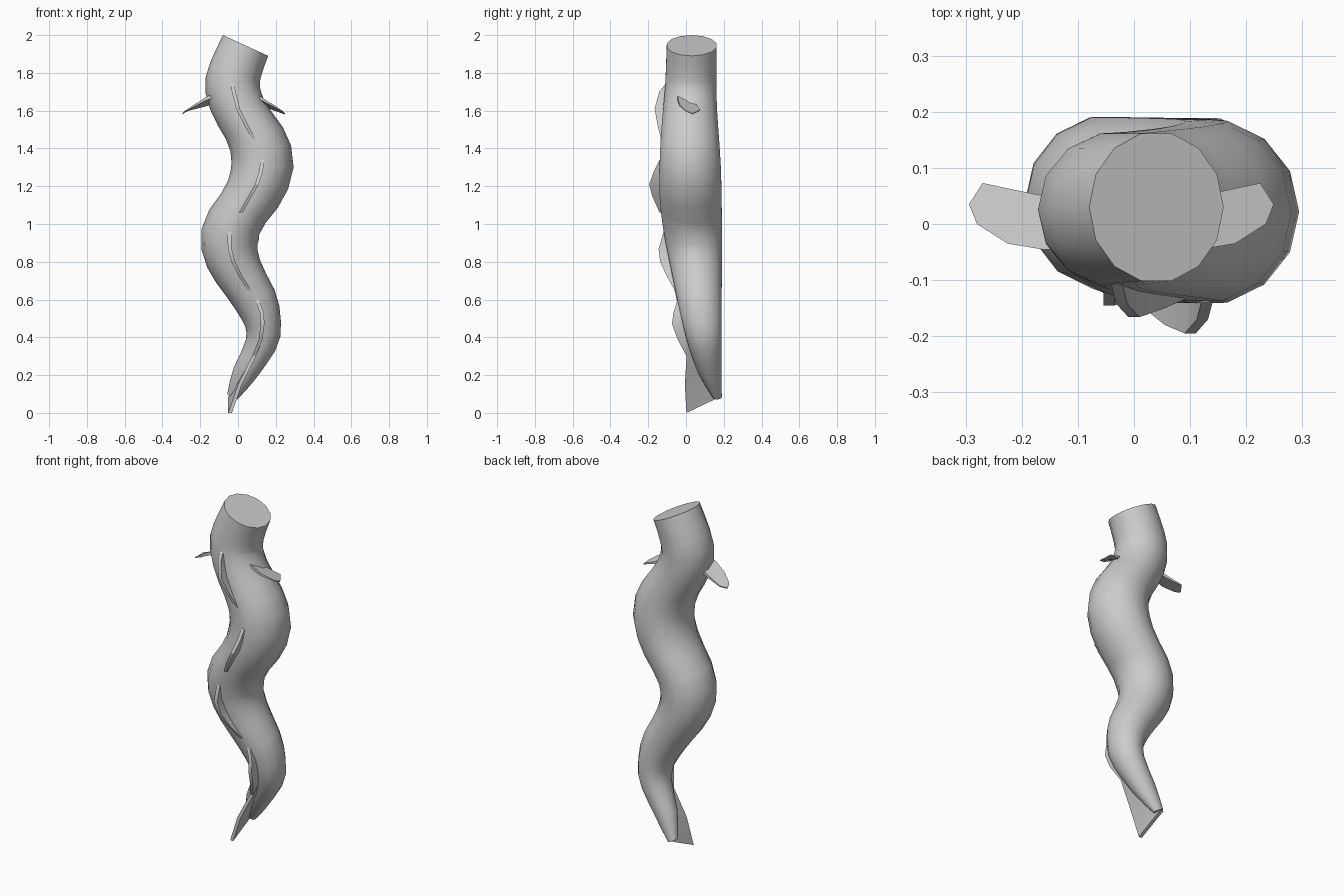
import bpy, math
from mathutils import Vector

if "Cube" in bpy.data.objects:
    bpy.data.objects.remove(bpy.data.objects["Cube"])

mat = bpy.data.materials.new("grey skin")
mat.diffuse_color = (0.6, 0.6, 0.6, 1)
mat.use_nodes = True
mat.node_tree.nodes["Principled BSDF"].inputs["Base Color"].default_value = mat.diffuse_color


def make(name, verts, faces, smooth=45):
    me = bpy.data.meshes.new(name)
    me.from_pydata(verts, [], faces)
    me.materials.append(mat)
    ob = bpy.data.objects.new(name, me)
    bpy.context.collection.objects.link(ob)
    bpy.ops.object.select_all(action='DESELECT')
    ob.select_set(True)
    bpy.context.view_layer.objects.active = ob
    bpy.ops.object.mode_set(mode='EDIT')
    bpy.ops.mesh.select_all(action='SELECT')
    bpy.ops.mesh.normals_make_consistent(inside=False)
    bpy.ops.object.mode_set(mode='OBJECT')
    if smooth:
        bpy.ops.object.shade_smooth_by_angle(angle=math.radians(smooth))
    return ob


def spline(pts, steps):
    """Smooth curve through a list of tuples."""
    v = [Vector(p) for p in pts]
    v = [2 * v[0] - v[1]] + v + [2 * v[-1] - v[-2]]
    out = []
    for i in range(1, len(v) - 2):
        a, b, c, d = v[i - 1:i + 3]
        for s in range(steps):
            t = s / steps
            out.append(0.5 * (2 * b + (c - a) * t + (2 * a - 5 * b + 4 * c - d) * t * t
                              + (3 * b - a - 3 * c + d) * t ** 3))
    return out + [v[-2]]


# Body: (centre x, z, half width, front y, back y) from neck to tail
SECTIONS = [(0.04, 1.945, 0.145, -0.105, 0.165), (-0.015, 1.81, 0.147, -0.11, 0.165),
            (-0.028, 1.71, 0.146, -0.115, 0.165), (0.015, 1.59, 0.158, -0.125, 0.168),
            (0.098, 1.45, 0.168, -0.137, 0.178), (0.13, 1.31, 0.165, -0.144, 0.188),
            (0.08, 1.16, 0.172, -0.144, 0.192), (-0.02, 1.01, 0.165, -0.128, 0.194),
            (-0.045, 0.88, 0.15, -0.108, 0.194), (0.0, 0.75, 0.148, -0.082, 0.193),
            (0.09, 0.6, 0.13, -0.05, 0.192), (0.133, 0.47, 0.096, -0.02, 0.191),
            (0.12, 0.36, 0.09, 0.012, 0.19), (0.035, 0.21, 0.075, 0.067, 0.19),
            (-0.03, 0.085, 0.034, 0.14, 0.19)]
SIDES = 14
path = spline(SECTIONS, 2)
verts, faces = [], []
for i, p in enumerate(path):
    a, b = path[max(i - 1, 0)], path[min(i + 1, len(path) - 1)]
    tan = Vector((a[0] - b[0], a[1] - b[1])).normalized()
    if i == 0:
        tan = Vector((0.417, 0.909))
    r, yc, ry = p[2] * tan.y, (p[3] + p[4]) / 2, (p[4] - p[3]) / 2
    for k in range(SIDES):
        w = 2 * math.pi * k / SIDES
        c = r * math.cos(w)
        verts.append((p[0] + c * tan.y, yc + ry * math.sin(w), p[1] - c * tan.x))
for i in range(len(path) - 1):
    for k in range(SIDES):
        j = (k + 1) % SIDES
        faces.append((i * SIDES + k, i * SIDES + j, (i + 1) * SIDES + j, (i + 1) * SIDES + k))
faces += [tuple(range(SIDES)), tuple(range((len(path) - 1) * SIDES, len(path) * SIDES))]
make("body", verts, faces)


# Ridge fins: (x, outer y, z, inner y, inner z)
def ridge_fin(name, rows, half=0.01):
    verts, faces = [], []
    for x, y, z, yi, zi in rows:
        verts += [(x - half, y, z), (x + half, y, z), (x + half, yi, zi), (x - half, yi, zi)]
    for i in range(len(rows) - 1):
        for k in range(4):
            j = (k + 1) % 4
            faces.append((4 * i + k, 4 * i + j, 4 * i + 4 + j, 4 * i + 4 + k))
    n = 4 * len(rows)
    make(name, verts, faces + [(0, 1, 2, 3), (n - 4, n - 3, n - 2, n - 1)], 30)


RIDGES = {
    "upper_fin": [(-0.03, -0.11, 1.74), (-0.022, -0.142, 1.70), (0.0, -0.166, 1.61),
                  (0.045, -0.15, 1.52), (0.09, -0.13, 1.44)],
    "middle_fin": [(0.13, -0.14, 1.34), (0.122, -0.17, 1.28), (0.1, -0.195, 1.21),
                   (0.065, -0.18, 1.15), (0.015, -0.14, 1.06)],
    "lower_fin": [(-0.045, -0.118, 0.96), (-0.044, -0.145, 0.87), (-0.025, -0.137, 0.8),
                  (0.01, -0.105, 0.73), (0.06, -0.06, 0.65)],
    "rear_fin": [(0.1, -0.045, 0.6), (0.127, -0.067, 0.53), (0.13, -0.074, 0.47),
                 (0.12, -0.045, 0.39), (0.085, 0.003, 0.3)],
}
for name, rows in RIDGES.items():
    ridge_fin(name, [(x, y, z, 0.05, z) for x, y, z in rows])
ridge_fin("tail_fin", [(0.12, 0.012, 0.38, 0.1, 0.38), (0.085, 0.003, 0.3, 0.12, 0.3),
                       (0.01, -0.006, 0.15, 0.15, 0.17), (-0.042, 0.002, 0.0, 0.18, 0.085)])

# Side fins: thin sloping blades, one on each side
BLADE = [(0.06, -0.045, 1.70), (0.12, -0.045, 1.675), (0.18, -0.035, 1.635), (0.235, 0.0, 1.6),
         (0.249, 0.035, 1.585), (0.225, 0.073, 1.605), (0.14, 0.055, 1.635), (0.06, 0.04, 1.67)]
for side, sign, shift in (("right", 1, 0), ("left", -1, -0.045)):
    n = len(BLADE)
    top = [(sign * x + shift, y, z) for x, y, z in BLADE]
    # blade is thicker towards the root
    low = [(x, y, z - 0.005 - 0.12 * max(0, 0.235 - b[0]))
           for (x, y, z), b in zip(top, BLADE)]
    faces = [tuple(range(n)), tuple(range(n, 2 * n))]
    faces += [(k, (k + 1) % n, n + (k + 1) % n, n + k) for k in range(n)]
    make(side + "_side_fin", top + low, faces, 30)
